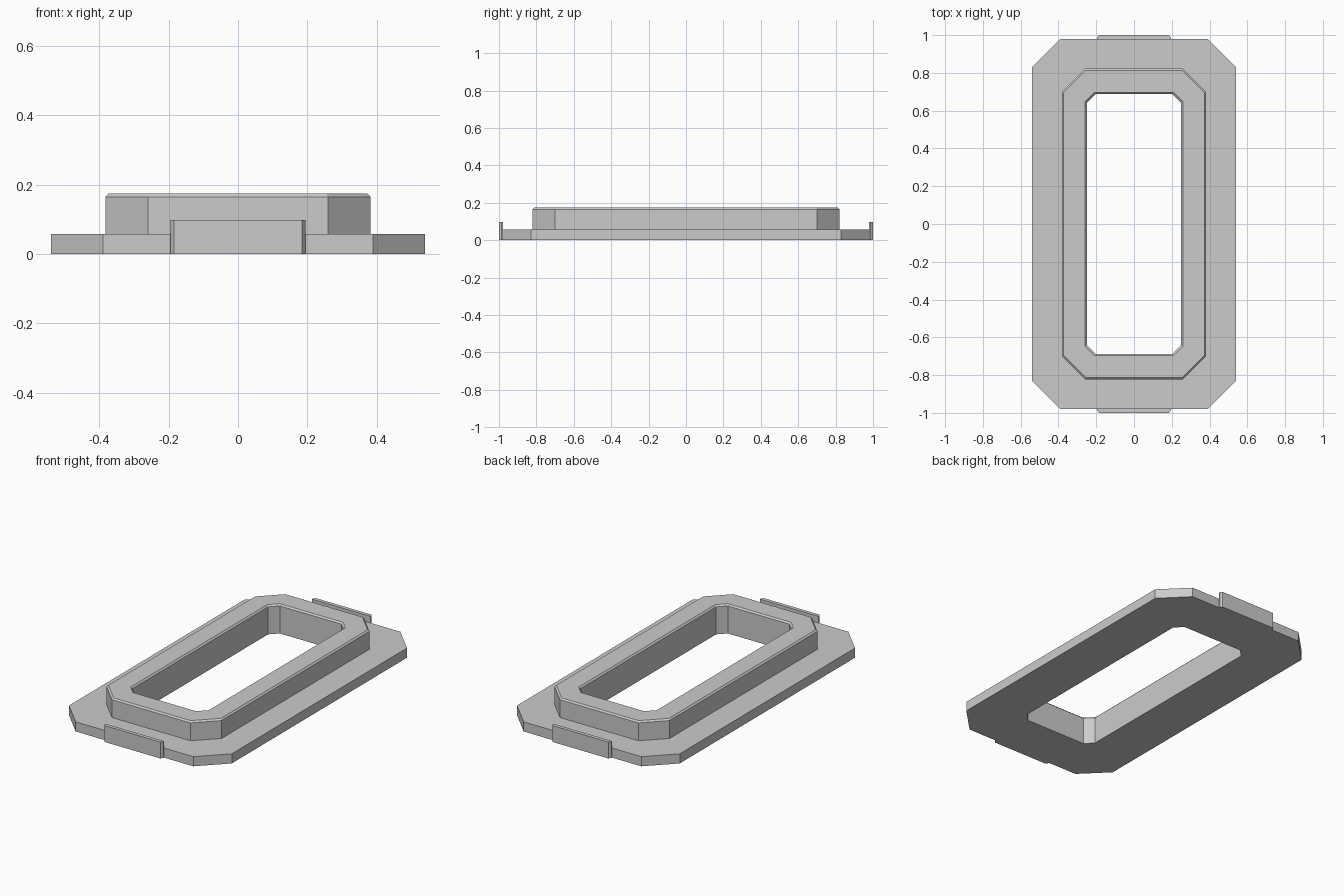
import bpy
import bmesh

cube = bpy.data.objects.get("Cube")
if cube:
    bpy.data.objects.remove(cube, do_unlink=True)

GREY = (0.6, 0.6, 0.6, 1.0)
grey = bpy.data.materials.new("plain_grey")
grey.use_nodes = True
grey.diffuse_color = GREY
grey.node_tree.nodes["Principled BSDF"].inputs["Base Color"].default_value = GREY


def finish(name, bm):
    bmesh.ops.recalc_face_normals(bm, faces=bm.faces)
    mesh = bpy.data.meshes.new(name)
    bm.to_mesh(mesh)
    bm.free()
    mesh.materials.append(grey)
    obj = bpy.data.objects.new(name, mesh)
    bpy.context.collection.objects.link(obj)
    return obj


def octagon(bm, x, y, cut, z):
    """Ring of vertices: a rectangle with its four corners cut off."""
    corners = [(x, y - cut), (x - cut, y), (cut - x, y), (-x, y - cut),
               (-x, cut - y), (cut - x, -y), (x - cut, -y), (x, cut - y)]
    return [bm.verts.new((px, py, z)) for px, py in corners]


def frame(name, sections):
    """Closed hollow frame, skinned through successive octagonal rings."""
    bm = bmesh.new()
    rings = [octagon(bm, *s) for s in sections]
    for a, b in zip(rings, rings[1:] + rings[:1]):
        for i in range(8):
            j = (i + 1) % 8
            bm.faces.new((a[i], a[j], b[j], b[i]))
    return finish(name, bm)


def end_tab(name, side):
    """Upright plate on one end, with chamfered outer corners."""
    bm = bmesh.new()
    outline = [(-0.195, 0.978), (-0.195, 0.986), (-0.185, 1.0),
               (0.185, 1.0), (0.195, 0.986), (0.195, 0.978)]
    base = bm.faces.new([bm.verts.new((x, side * y, 0)) for x, y in outline])
    top = bmesh.ops.extrude_face_region(bm, geom=[base])["geom"]
    verts = [v for v in top if isinstance(v, bmesh.types.BMVert)]
    bmesh.ops.translate(bm, verts=verts, vec=(0, 0, 0.098))
    return finish(name, bm)


# Flange and raised collar around the opening: half width, half length, cut, height
frame("flanged_frame", [
    (0.54, 0.98, 0.15, 0.0),
    (0.54, 0.98, 0.15, 0.058),
    (0.382, 0.822, 0.122, 0.058),
    (0.382, 0.822, 0.122, 0.165),
    (0.373, 0.813, 0.118, 0.174),
    (0.259, 0.697, 0.05, 0.174),
    (0.25, 0.688, 0.046, 0.165),
    (0.25, 0.688, 0.046, 0.0),
])

# Tabs at both ends
end_tab("front_tab", -1)
end_tab("back_tab", 1)
